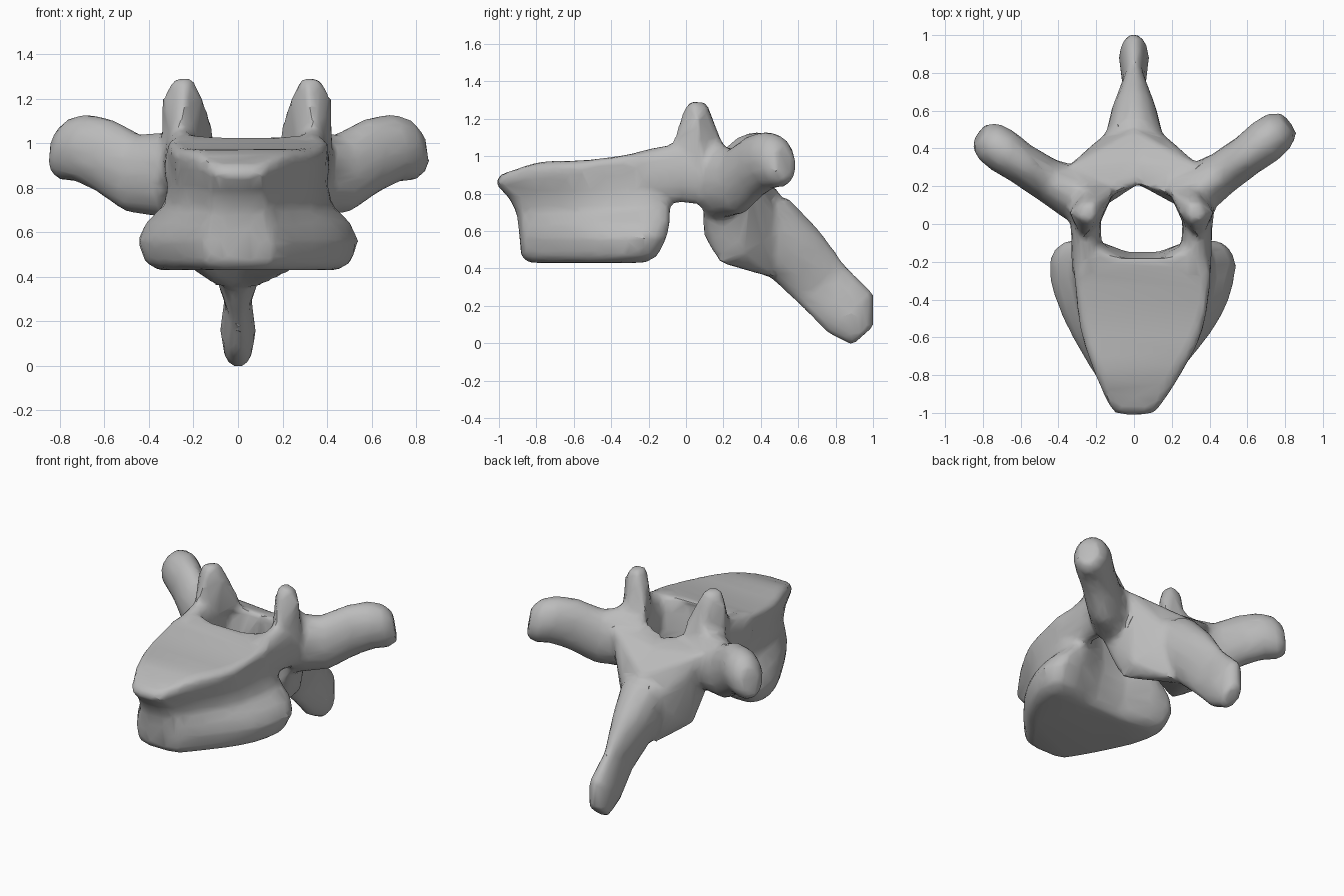
import bpy
import bmesh
from mathutils import Vector
from math import cos, sin, pi

if "Cube" in bpy.data.objects:
    bpy.data.objects.remove(bpy.data.objects["Cube"], do_unlink=True)

bm = bmesh.new()


def loft(rings):
    """Bridge closed rings of points; caps are strips running side to side."""
    loops = [[bm.verts.new(p) for p in ring] for ring in rings]
    n = len(loops[0])
    for a, b in zip(loops, loops[1:]):
        for i in range(n):
            j = (i + 1) % n
            bm.faces.new((a[i], a[j], b[j], b[i]))
    for cap in (loops[0], loops[-1]):
        for i in range(n // 2 - 1):
            bm.faces.new((cap[i], cap[i + 1], cap[n - 2 - i], cap[n - 1 - i]))


def round_off(ring):
    """Cut every corner of a ring once."""
    ring = [Vector(p) for p in ring]
    cut = []
    for i, p in enumerate(ring):
        cut.append(p.lerp(ring[i - 1], .25))
        cut.append(p.lerp(ring[(i + 1) % len(ring)], .25))
    return cut


def limb(path, radii, n=14):
    """Tapered limb with elliptical sections (side radius, upright radius)."""
    path = [Vector(p) for p in path]
    along = (path[-1] - path[0]).normalized()
    side = along.cross(Vector((0, 0, 1))).normalized()
    up = side.cross(along)
    loft([[p + side * (a * cos(2 * pi * i / n)) + up * (b * sin(2 * pi * i / n))
           for i in range(n)] for p, (a, b) in zip(path, radii)])


def hull(points):
    """Solid convex slab around a few corner points."""
    verts = [bm.verts.new(p) for p in points]
    result = bmesh.ops.convex_hull(bm, input=verts)
    spare = [g for g in result["geom_interior"] if isinstance(g, bmesh.types.BMVert)]
    bmesh.ops.delete(bm, geom=spare, context='VERTS')


# Vertebral body: heart-shaped sections, flared low and waisted in the middle
depth = [0, .1, .23, .45, .68, .88, 1, .86]
wide_top = [.28, .45, .64, .89, .97, 1.01, .8, 0]
wide_low = [.3, .42, .57, .81, .99, 1.03, .86, 0]
levels = [  # height, half width, front y, back y
    (.43, .395, -.84, -.2), (.465, .455, -.88, -.13), (.56, .49, -.89, -.08),
    (.635, .455, -.895, -.06), (.71, .375, -.905, -.06), (.8, .355, -.945, -.07),
    (.89, .355, -1.02, -.08), (.95, .365, -.99, -.1), (.975, .345, -.91, -.12)]
rings = []
for z, w, front, back in levels:
    t = (z - .43) / .545
    half = []
    for v, a, b in zip(depth, wide_top, wide_low):
        y = front + v * (back - front)
        rise = t * t * (.07 * max(0, (y + .5) / .4) - .05 * max(0, 1 - v / .15))
        half.append((w * (b + t * (a - b)), y, z + rise, .045 * min(1, v * 2)))
    ring = [(c + u, y, h) for u, y, h, c in half]
    ring += [(c - u, y, h) for u, y, h, c in half[-2::-1]]
    rings.append(round_off(ring))
loft(rings)

for s in (-1, 1):
    c = .04
    k = .97 if s > 0 else .86

    # Pedicle joining the body to the arch
    limb([(c + s * .285, -.25, .89), (c + s * .295, -.02, .915), (c + s * .3, .2, .9)],
         [(.085, .14), (.08, .165), (.1, .18)])

    # Upper articular process: a slanted plate, outer front to inner back
    hull([(c + s * x, y, z) for x, y, z in (
        (.31, -.1, .97), (.23, -.02, .97), (.39, .08, .95), (.13, .2, .96),
        (.27, .22, 1), (.3, -.06, 1.1), (.38, .06, 1.2), (.16, .16, 1.09),
        (.2, .06, 1.2), (.27, -.02, 1.24), (.25, .03, 1.3), (.33, .03, 1.29),
        (.25, .11, 1.29), (.32, .11, 1.27))])

    # Transverse process swelling towards a rounded tip
    limb([(s * .28, .15, .86), (s * .47, .28 * k, .865), (s * .6, .375 * k, .945),
          (s * .7, .455 * k, .98), (s * .77, .51 * k, .975), (s * .82, .545 * k, .965)],
         [(.15, .2), (.115, .18), (.11, .17), (.12, .155), (.11, .145), (.07, .1)])

    # Lamina with its lower articular corner
    hull([(.02, .21, .96), (.02, .33, .93), (c + s * .3, .11, 1.02), (s * .34, .31, .97),
          (0, .5, .81), (s * .29, .36, .84), (s * .19, .42, .55), (s * .08, .54, .6),
          (.02, .24, .47), (0, .46, .35), (s * .1, .46, .36),
          (c + s * .2, .18, .43), (c + s * .2, .09, .58), (s * .26, .3, .47),
          (s * .17, .36, .42), (c + s * .3, .09, .72)])

# Spinous process sweeping back and down
limb([(0, .4, .66), (0, .57, .49), (0, .73, .31), (0, .88, .16), (0, .945, .04)],
     [(.17, .19), (.125, .185), (.06, .165), (.08, .165), (.06, .08)])

bmesh.ops.recalc_face_normals(bm, faces=bm.faces)
mesh = bpy.data.meshes.new("vertebra")
bm.to_mesh(mesh)
bm.free()
bone = bpy.data.objects.new("vertebra", mesh)
bpy.context.collection.objects.link(bone)
bpy.context.view_layer.objects.active = bone
bone.select_set(True)

# Fuse the parts into one bone, soften the joints, reduce to broad facets
fuse = bone.modifiers.new("fuse", 'REMESH')
fuse.mode = 'VOXEL'
fuse.voxel_size = .02
soften = bone.modifiers.new("soften", 'SMOOTH')
soften.factor = .5
soften.iterations = 6
reduce = bone.modifiers.new("reduce", 'DECIMATE')
reduce.ratio = .12
for name in [m.name for m in bone.modifiers]:
    bpy.ops.object.modifier_apply(modifier=name)

# Plain grey bone
grey = bpy.data.materials.new("bone grey")
grey.use_nodes = True
colour = (.5, .5, .5, 1)
grey.diffuse_color = colour
grey.node_tree.nodes["Principled BSDF"].inputs["Base Color"].default_value = colour
bone.data.materials.clear()
bone.data.materials.append(grey)
bpy.ops.object.shade_smooth_by_angle(angle=.6)
